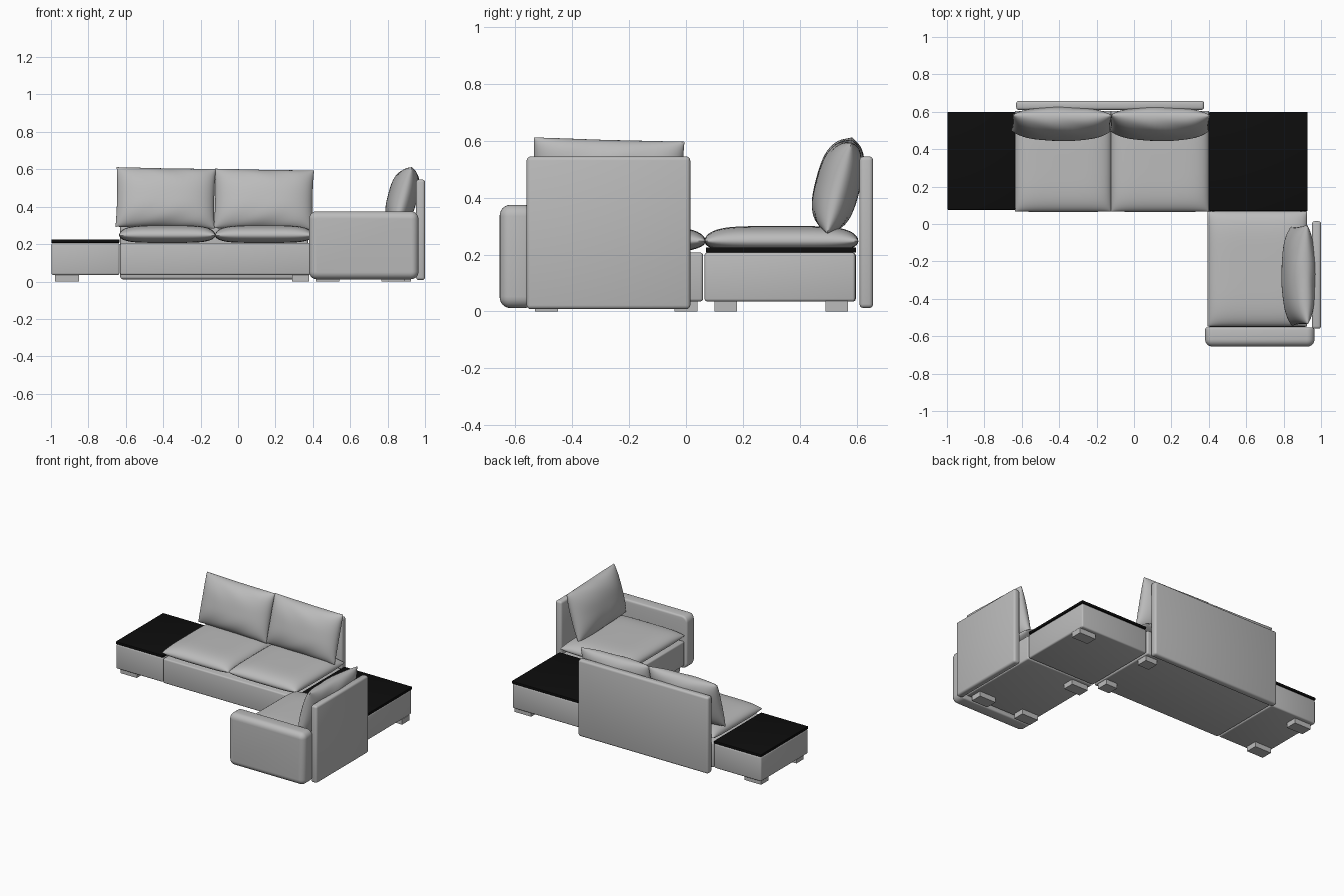
import bpy, bmesh, math
from mathutils import Matrix, Vector

cube = bpy.data.objects.get("Cube")
if cube:
    bpy.data.objects.remove(cube)


def material(name, value):
    m = bpy.data.materials.new(name)
    m.use_nodes = True
    m.diffuse_color = (value, value, value, 1)
    m.node_tree.nodes["Principled BSDF"].inputs["Base Color"].default_value = (value, value, value, 1)
    return m


fabric = material("grey fabric", 0.5)
black = material("black table top", 0.004)


def finish(name, bm, mat):
    bmesh.ops.recalc_face_normals(bm, faces=bm.faces)
    mesh = bpy.data.meshes.new(name)
    bm.to_mesh(mesh)
    bm.free()
    mesh.materials.append(mat)
    ob = bpy.data.objects.new(name, mesh)
    bpy.context.collection.objects.link(ob)
    bpy.ops.object.select_all(action='DESELECT')
    ob.select_set(True)
    bpy.context.view_layer.objects.active = ob
    bpy.ops.object.shade_smooth_by_angle(angle=math.radians(40))
    return ob


def box_mesh(xs, ys, zs):
    bm = bmesh.new()
    bmesh.ops.create_cube(bm, size=1)
    spans = (xs, ys, zs)
    for v in bm.verts:
        v.co = [(a + b) / 2 + c * (b - a) for (a, b), c in zip(spans, v.co)]
    return bm


def bevel(bm, edges, width, segments=4):
    bmesh.ops.bevel(bm, geom=edges, offset=width, segments=segments, profile=0.5,
                    affect='EDGES', clamp_overlap=True)


def box(name, xs, ys, zs, mat=fabric, round_by=0.01):
    bm = box_mesh(xs, ys, zs)
    if round_by:
        bevel(bm, bm.edges[:], round_by, 3)
    return finish(name, bm, mat)


def pillow(name, size, up, down, power, pinch, matrix, crease=0.0, n=28):
    """Two domed sheets that meet in a seam; pinch pulls the sides in between the corners."""
    bm = bmesh.new()
    for side, height in ((1, up), (-1, down)):
        sheet = bmesh.ops.create_grid(bm, x_segments=n, y_segments=n, size=1)["verts"]
        for v in sheet:
            # crowd the rows near the rim so that the seam stays round
            u, w = (math.sin(c * math.pi / 2) for c in v.co[:2])
            dome = (max(0, 1 - abs(u) ** power) * max(0, 1 - abs(w) ** power)) ** 0.5
            fold = crease * math.sin(7 * u + 4 * w * w) * (1 - u * u) * (w * w) * dome
            v.co = (u * size[0] / 2 * (1 - pinch * (1 - w * w)),
                    w * size[1] / 2 * (1 - pinch * (1 - u * u)),
                    side * (height * dome + fold))
    bmesh.ops.remove_doubles(bm, verts=bm.verts, dist=0.0004)
    bmesh.ops.transform(bm, matrix=matrix, verts=bm.verts)
    return finish(name, bm, fabric)


def seat_cushion(name, xs, ys):
    centre = Vector((sum(xs) / 2, sum(ys) / 2, 0.247))
    pillow(name, (xs[1] - xs[0], ys[1] - ys[0]), 0.053, 0.04, 5, -0.004,
           Matrix.Translation(centre))


def back_cushion(name, centre, turn, roll):
    # stand the pillow up, lean it back, then turn it to face the room
    matrix = (Matrix.Translation(centre) @ Matrix.Rotation(turn, 4, 'Z')
              @ Matrix.Rotation(math.radians(75), 4, 'X') @ Matrix.Rotation(roll, 4, 'Z'))
    pillow(name, (0.53, 0.33), 0.085, 0.072, 2.6, 0.02, matrix, 0.006)


# Upholstered bases
FLOOR, TOP = 0.035, 0.207
box("left_table_base", (-0.997, -0.634), (0.077, 0.597), (FLOOR, TOP))
box("sofa_base", (-0.63, 0.388), (0.07, 0.597), (FLOOR, TOP))
box("corner_table_base", (0.395, 0.925), (0.065, 0.595), (FLOOR, TOP))
box("chair_base", (0.395, 0.925), (-0.55, 0.06), (FLOOR, TOP))

# Black table tops
box("left_table_top", (-0.998, -0.634), (0.076, 0.598), (TOP, 0.225), black, 0.003)
box("corner_table_top", (0.402, 0.928), (0.07, 0.598), (TOP, 0.225), black, 0.003)

# Upright back panels
box("sofa_back_panel", (-0.63, 0.375), (0.61, 0.658), (0.012, 0.545), round_by=0.014)
box("chair_back_panel", (0.952, 1.0), (-0.56, 0.015), (0.008, 0.545), round_by=0.014)

# Armrest: rounded corners, with a softer outer face
arm = box_mesh((0.38, 0.965), (-0.655, -0.553), (0.012, 0.375))
bevel(arm, [e for e in arm.edges if abs(e.verts[0].co.y - e.verts[1].co.y) > 0.05], 0.04, 5)
bevel(arm, [e for e in arm.edges if all(v.co.y < -0.65 for v in e.verts)], 0.038, 6)
bevel(arm, [e for e in arm.edges if all(v.co.y > -0.56 for v in e.verts)], 0.012, 3)
finish("chair_armrest", arm, fabric)

# Seat cushions
seat_cushion("sofa_seat_cushion_right", (-0.635, -0.122), (0.066, 0.605))
seat_cushion("sofa_seat_cushion_left", (-0.122, 0.4), (0.066, 0.605))
seat_cushion("chair_seat_cushion", (0.393, 0.925), (-0.547, 0.068))

# Loose back cushions
back_cushion("sofa_back_cushion_right", (-0.387, 0.54, 0.447), 0, -0.02)
back_cushion("sofa_back_cushion_left", (0.138, 0.54, 0.439), 0, -0.02)
back_cushion("chair_back_cushion", (0.885, -0.275, 0.445), -math.pi / 2, 0.03)

# Block feet
feet = {
    "left_table": [(-0.915, 0.14), (-0.915, 0.53)],
    "sofa": [(0.335, 0.14), (0.335, 0.53)],
    "corner_table": [(0.86, 0.53)],
    "chair": [(0.48, 0.0), (0.48, -0.49), (0.83, -0.49)],
}
for part, spots in feet.items():
    half = 0.045 if part == "sofa" else 0.064
    for i, (x, y) in enumerate(spots):
        box(f"{part}_foot_{i + 1}", (x - half, x + half), (y - 0.04, y + 0.04),
            (0, FLOOR + 0.002), round_by=0)
